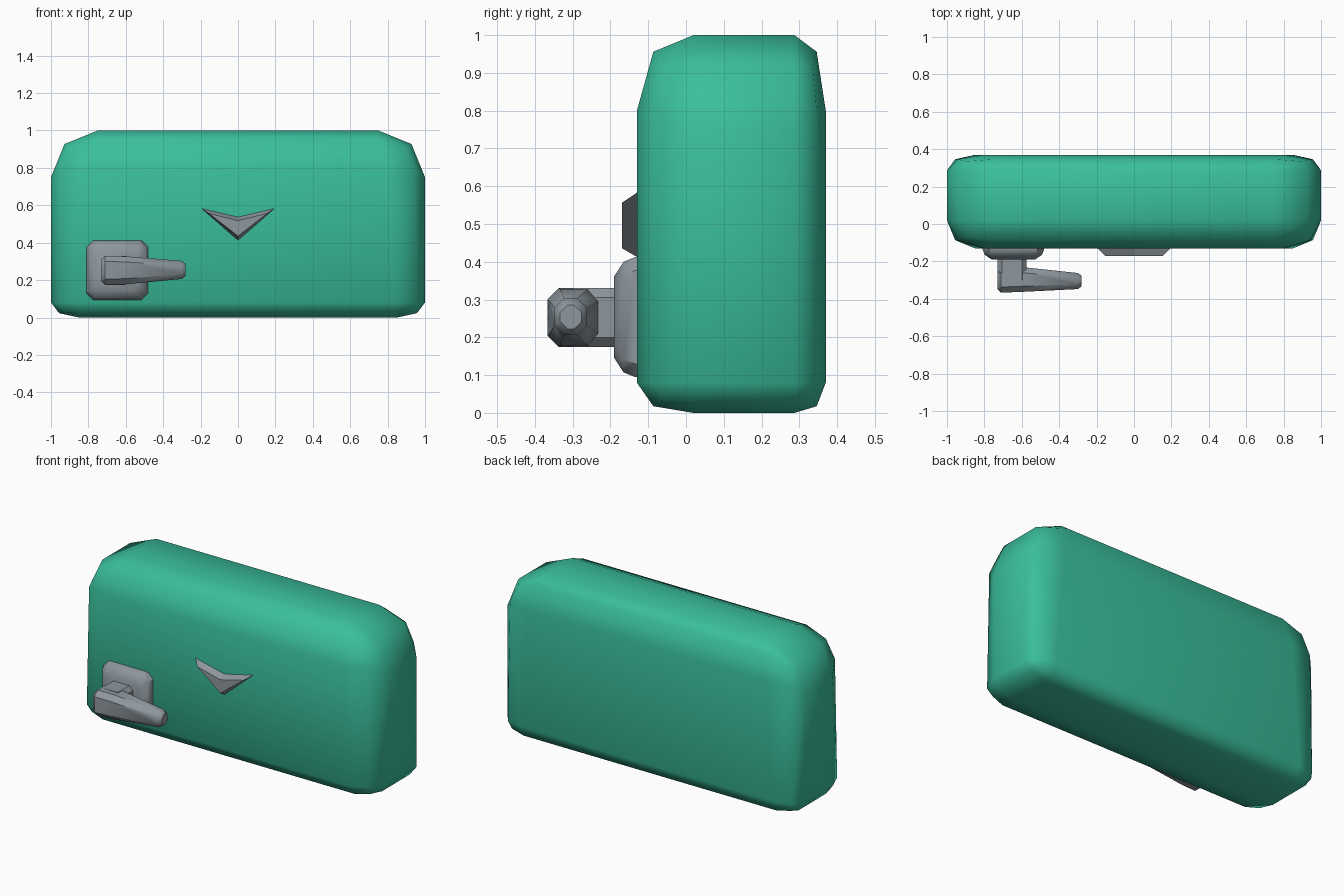
import bpy, bmesh, math

if "Cube" in bpy.data.objects:
    bpy.data.objects.remove(bpy.data.objects["Cube"])


def material(name, rgb):
    m = bpy.data.materials.new(name)
    m.diffuse_color = (*rgb, 1)
    m.use_nodes = True
    m.node_tree.nodes["Principled BSDF"].inputs["Base Color"].default_value = m.diffuse_color
    return m


GREEN = material("green", (0.042, 0.52, 0.335))
GREY = material("metal grey", (0.27, 0.31, 0.34))


def finish(bm, name, mat, angle=None):
    bmesh.ops.recalc_face_normals(bm, faces=bm.faces)
    me = bpy.data.meshes.new(name)
    bm.to_mesh(me)
    bm.free()
    me.materials.append(mat)
    ob = bpy.data.objects.new(name, me)
    bpy.context.collection.objects.link(ob)
    if angle:
        bpy.ops.object.select_all(action='DESELECT')
        ob.select_set(True)
        bpy.context.view_layer.objects.active = ob
        bpy.ops.object.shade_smooth_by_angle(angle=math.radians(angle))
    return ob


def hull(name, points, mat, angle=None):
    """Convex solid around the points, flat areas merged into single faces."""
    bm = bmesh.new()
    for p in points:
        bm.verts.new(p)
    res = bmesh.ops.convex_hull(bm, input=bm.verts)
    loose = [v for v in bm.verts if not v.link_faces]
    bmesh.ops.delete(bm, geom=loose, context='VERTS')
    bmesh.ops.dissolve_limit(bm, angle_limit=0.02, verts=bm.verts, edges=bm.edges)
    return finish(bm, name, mat, angle)


def octagon(a0, a1, b0, b1, c):
    """Rectangle with its corners cut by c."""
    return [(a0 + c, b0), (a1 - c, b0), (a1, b0 + c), (a1, b1 - c),
            (a1 - c, b1), (a0 + c, b1), (a0, b1 - c), (a0, b0 + c)]


# Tank body: box whose corners are rounded in two steps
pts = []
for sx in (-1, 1):
    for y0, dy in ((-0.13, 0.15), (0.37, -0.083)):
        for z0, dz, dzx, dx, dxy in ((0, 0.08, 0.08, 0.15, 0.15),
                                     (1, -0.2, -0.25, 0.25, 0.2)):
            e, k = 0.29, 0.42
            for x, y, z in ((1, y0 + dy, z0 + dzx),
                            (1 - dxy, y0, z0 + dz),
                            (1 - dx, y0 + dy, z0),
                            (1 - e * dx, y0 + dy, z0 + e * dzx),
                            (1 - e * dxy, y0 + e * dy, z0 + dz),
                            (1 - dx, y0 + e * dy, z0 + 0.22 * dz),
                            (1 - k * dx, y0 + k * dy, z0 + k * dz)):
                pts.append((sx * x, y, z))
hull("tank_body", pts, GREEN, 60)

# Mounting plate behind the lever, stepping in towards the front
pts = []
for y, s in ((-0.10, 0), (-0.135, 0), (-0.165, 0.012), (-0.19, 0.05)):
    pts += [(x, y, z) for x, z in octagon(-0.81 + s, -0.48 - s, 0.095 + s, 0.412 - s, 0.035)]
hull("lever_plate", pts, GREY, 40)

# Post joining plate and lever arm
pts = [(x, y, z) for y in (-0.30, -0.17)
       for x, z in octagon(-0.73, -0.575, 0.175, 0.33, 0.025)]
hull("lever_post", pts, GREY, 40)

# Tapered lever arm
pts = []
for x, y0, y1, z0, z1, c in ((-0.73, -0.35, -0.24, 0.195, 0.31, 0.015),
                             (-0.71, -0.367, -0.235, 0.175, 0.33, 0.03),
                             (-0.60, -0.363, -0.23, 0.178, 0.327, 0.03),
                             (-0.30, -0.348, -0.262, 0.206, 0.303, 0.025),
                             (-0.28, -0.333, -0.276, 0.222, 0.286, 0.02)):
    pts += [(x, y, z) for y, z in octagon(y0, y1, z0, z1, c)]
hull("lever_arm", pts, GREY, 40)

# Chevron badge: arrow-shaped plate with sloping rim
bm = bmesh.new()
rings = []
for y, w, top, notch, tip in ((-0.11, 0.195, 0.583, 0.537, 0.413),
                              (-0.13, 0.195, 0.583, 0.537, 0.413),
                              (-0.17, 0.155, 0.556, 0.518, 0.436)):
    rings.append([bm.verts.new(p) for p in
                  ((-w, y, top), (0, y, tip), (w, y, top), (0, y, notch))])
for r in (rings[0], rings[-1]):
    bm.faces.new((r[0], r[1], r[3]))
    bm.faces.new((r[1], r[2], r[3]))
for a, b in zip(rings, rings[1:]):
    for i in range(4):
        j = (i + 1) % 4
        bm.faces.new((a[i], a[j], b[j], b[i]))
finish(bm, "chevron_badge", GREY)
